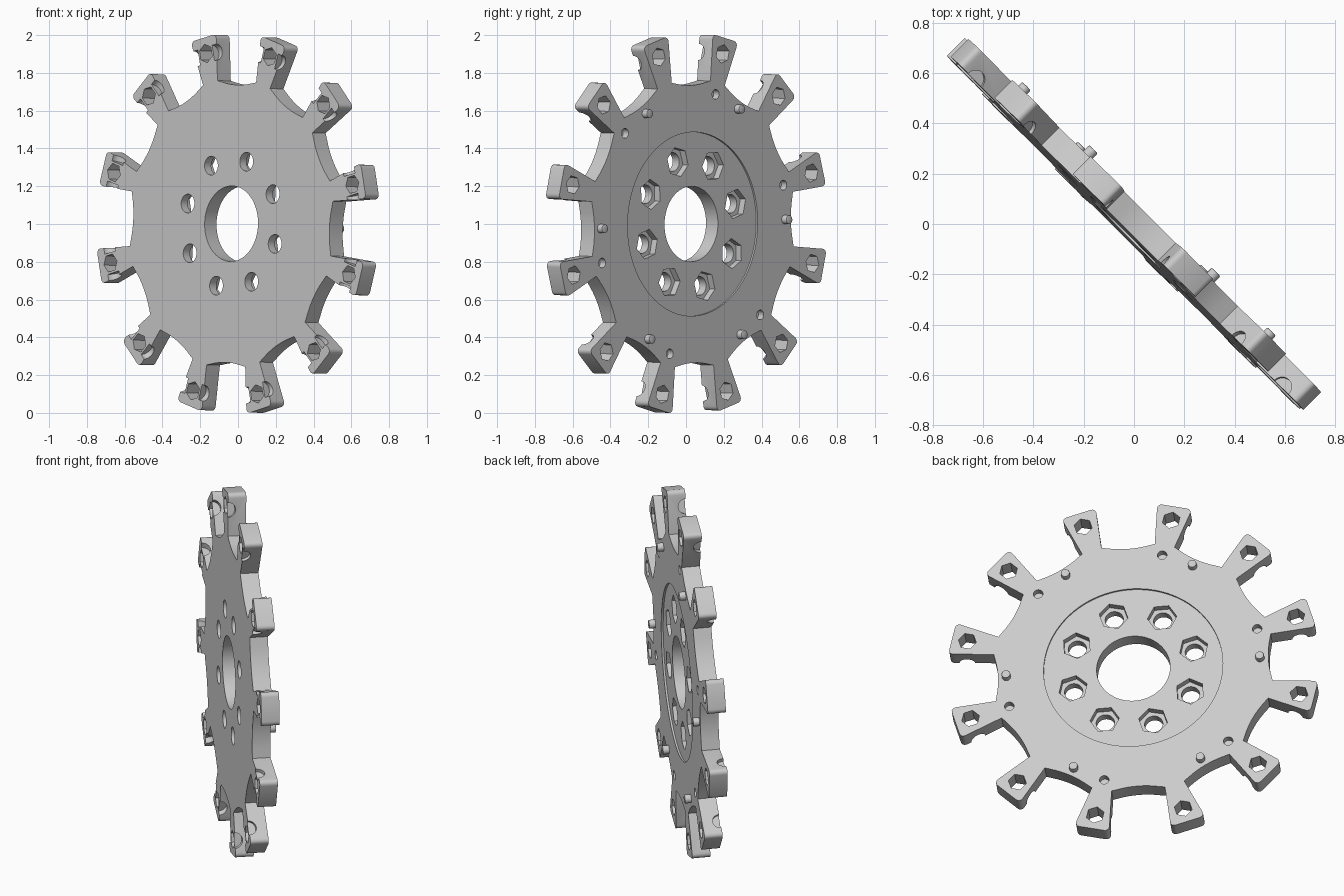
import bpy, bmesh
from math import sin, cos, radians, pi
from mathutils import Matrix, Vector

cube = bpy.data.objects.get("Cube")
if cube:
    bpy.data.objects.remove(cube, do_unlink=True)

HALF = 0.05            # half the plate thickness
TWIST = 2              # turn of the whole ring, degrees
ARMS = [TWIST + 15 + 30 * k for k in range(12)]
BOLTS = [-27 + 45 * k for k in range(8)]

# Standing frame: turned 45 degrees, leaning slightly back
across = Vector((1, -1, 0)).normalized()
back = Vector((1, 1, 0)).normalized()
up = Vector((0, 0, 1)) * cos(radians(1.1)) + back * sin(radians(1.1))
out = across.cross(up)
STAND = Matrix((across, up, out)).transposed().to_4x4()
STAND.translation = (0, 0, 1)

grey = bpy.data.materials.new("light_grey")
grey.use_nodes = True
COLOUR = (0.6, 0.6, 0.6, 1)
grey.diffuse_color = COLOUR
grey.node_tree.nodes["Principled BSDF"].inputs["Base Color"].default_value = COLOUR


def place(r, angle, x=0, z=0):
    return Matrix.Rotation(-radians(angle), 4, 'Z') @ Matrix.Translation((x, r, z))


def prism(bm, radius, z0, z1, sides, matrix):
    bmesh.ops.create_cone(bm, cap_ends=True, segments=sides, radius1=radius, radius2=radius,
                          depth=z1 - z0, matrix=matrix @ Matrix.Translation((0, 0, (z0 + z1) / 2)))


def finish(bm, name):
    bmesh.ops.recalc_face_normals(bm, faces=bm.faces)
    mesh = bpy.data.meshes.new(name)
    bm.to_mesh(mesh)
    bm.free()
    mesh.materials.append(grey)
    obj = bpy.data.objects.new(name, mesh)
    bpy.context.collection.objects.link(obj)
    return obj


def cut(target, bm):
    cutter = finish(bm, "cutter")
    cutter.hide_render = True
    mod = target.modifiers.new("cut", 'BOOLEAN')
    mod.operation = 'DIFFERENCE'
    mod.solver = 'EXACT'
    mod.object = cutter
    bpy.context.view_layer.objects.active = target
    bpy.ops.object.modifier_apply(modifier=mod.name)
    bpy.data.objects.remove(cutter, do_unlink=True)


# Plate outline: flared arms with shallow scallops between them
bm = bmesh.new()
verts, corners = [], []
for a in ARMS:
    for x, r in ((-0.055, 0.765), (-0.097, 1.01), (0.097, 1.01), (0.055, 0.765)):
        v = bm.verts.new(place(r, a, x) @ Vector((0, 0, -HALF)))
        verts.append(v)
        if r > 1:
            corners.append(v)
    for i in range(1, 10):
        t = i / 5 - 1
        verts.append(bm.verts.new(place(0.735 + 0.02 * t * t, a + 15, 0.144 * t)
                                  @ Vector((0, 0, -HALF))))
bm.faces.new(verts)
bmesh.ops.bevel(bm, geom=corners, offset=0.028, segments=4, profile=0.5, affect='VERTICES')
extruded = bmesh.ops.extrude_face_region(bm, geom=bm.faces[:])["geom"]
bmesh.ops.translate(bm, vec=(0, 0, 2 * HALF),
                    verts=[g for g in extruded if isinstance(g, bmesh.types.BMVert)])
plate = finish(bm, "slotted_plate")

# Shallow round recess on the back
bm = bmesh.new()
prism(bm, 0.487, -0.1, -HALF + 0.011, 96, Matrix())
cut(plate, bm)

# Nut pockets, arm hexagons, side bites and peg sockets
bm = bmesh.new()
for a in BOLTS:
    prism(bm, 0.08, -0.1, 0, 6, place(0.345, a))
for k, a in enumerate(ARMS):
    prism(bm, 0.05, -0.1, 0.1, 6, place(0.925, a))
    for side in (-1, 1):
        turn = Matrix.Rotation(side * pi / 2, 4, 'Y')
        prism(bm, 0.042, 0.055, 0.13, 24, place(0.915, a, 0, HALF) @ turn)
    if k % 2:
        prism(bm, 0.026, -0.1, -0.01, 20, place(0.705, a))
cut(plate, bm)

# Centre bore and bolt holes
bm = bmesh.new()
prism(bm, 0.2, -0.2, 0.2, 64, Matrix())
for a in BOLTS:
    prism(bm, 0.05, -0.2, 0.2, 28, place(0.345, a))
cut(plate, bm)

# Locating pegs on the back
bm = bmesh.new()
for k in range(6):
    prism(bm, 0.024, -HALF - 0.035, -HALF + 0.01, 20, place(0.69, TWIST + 30 + 60 * k))
rims = [e for e in bm.edges if all(v.co.z < -HALF for v in e.verts)]
bmesh.ops.bevel(bm, geom=rims, offset=0.005, segments=2, profile=0.5, affect='EDGES')
pegs = finish(bm, "locating_pegs")

for obj in (plate, pegs):
    obj.data.transform(STAND)
    bpy.ops.object.select_all(action='DESELECT')
    obj.select_set(True)
    bpy.context.view_layer.objects.active = obj
    bpy.ops.object.shade_smooth_by_angle(angle=radians(30))

# Rest the lowest arm on the ground
low = min(v.co.z for v in plate.data.vertices)
for obj in (plate, pegs):
    obj.data.transform(Matrix.Translation((0, 0, -low)))
